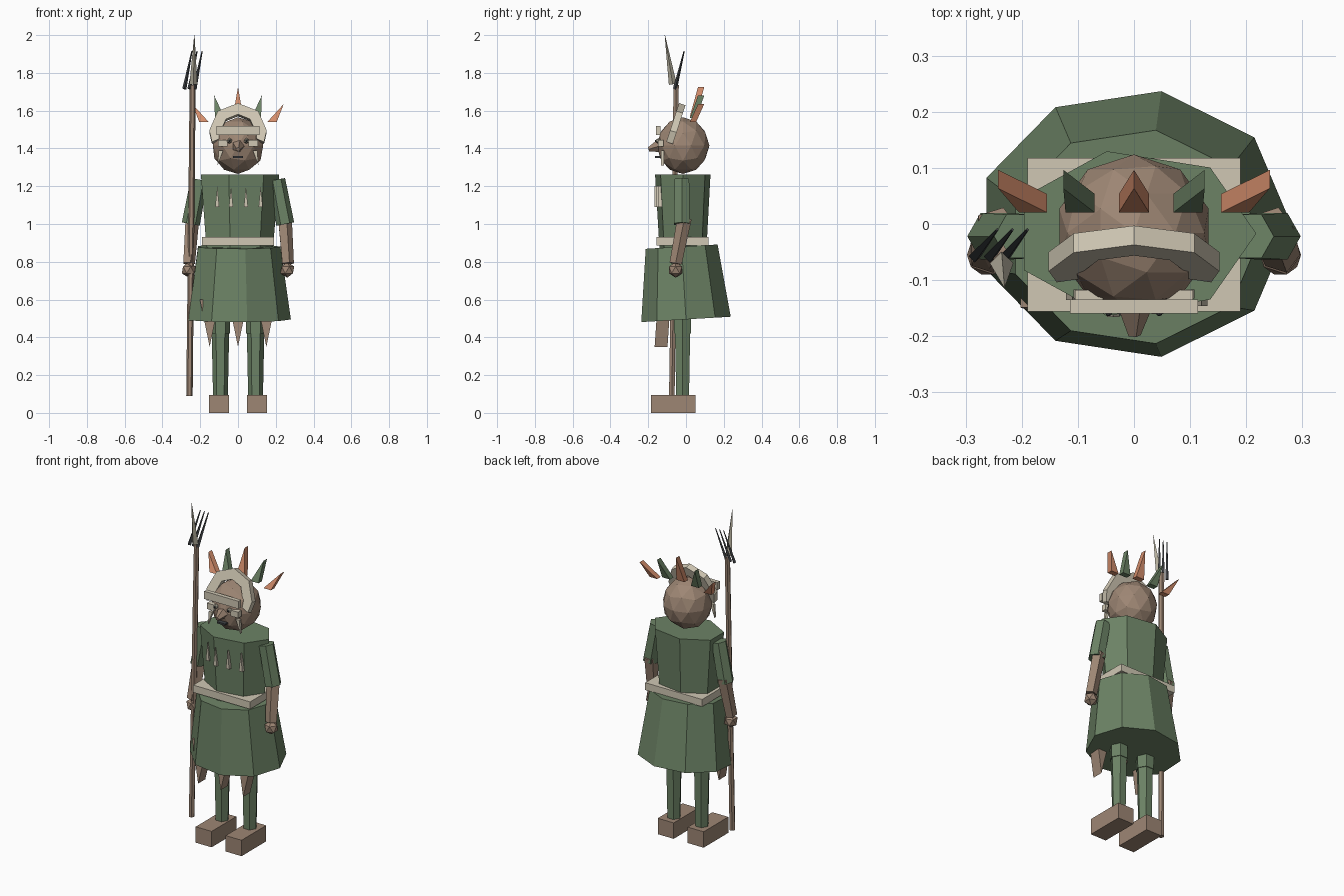
import bpy, bmesh
from math import sin, cos, pi, radians
from mathutils import Vector, Matrix

cube = bpy.data.objects.get("Cube")
if cube:
    bpy.data.objects.remove(cube)


def material(name, rgb):
    m = bpy.data.materials.new(name)
    m.use_nodes = True
    m.diffuse_color = (*rgb, 1)
    m.node_tree.nodes["Principled BSDF"].inputs["Base Color"].default_value = (*rgb, 1)
    return m


GREEN = material("cloth green", (.15, .225, .13))
BROWN = material("skin brown", (.34, .24, .175))
CREAM = material("bone cream", (.63, .575, .455))
ORANGE = material("spike orange", (.66, .27, .15))
DARK = material("dark iron", (.05, .055, .06))
STONE = material("pale stone", (.45, .42, .33))


def finish(name, bm, mat):
    bmesh.ops.recalc_face_normals(bm, faces=bm.faces)
    me = bpy.data.meshes.new(name)
    bm.to_mesh(me)
    bm.free()
    me.materials.append(mat)
    ob = bpy.data.objects.new(name, me)
    bpy.context.collection.objects.link(ob)
    return ob


def skin(name, rings, mat):
    """Join matching rings of points into a closed solid."""
    bm = bmesh.new()
    vs = [[bm.verts.new(p) for p in r] for r in rings]
    n = len(vs[0])
    for a, b in zip(vs, vs[1:]):
        for i in range(n):
            j = (i + 1) % n
            bm.faces.new((a[i], a[j], b[j], b[i]))
    bm.faces.new(vs[0])
    bm.faces.new(vs[-1])
    return finish(name, bm, mat)


def tube(name, a, b, r1, r2, sides, mat, flat=1.0):
    """Tapered solid from a to b with its first corner towards +x."""
    a, b = Vector(a), Vector(b)
    q = Vector((0, 0, 1)).rotation_difference(b - a)
    angles = [2 * pi * i / sides for i in range(sides)]
    return skin(name, [[c + q @ Vector((r * cos(t), r * flat * sin(t), 0)) for t in angles]
                       for c, r in ((a, r1), (b, r2))], mat)


def box(name, centre, size, mat):
    bm = bmesh.new()
    bmesh.ops.create_cube(bm, size=1, matrix=Matrix.Translation(centre) @ Matrix.Diagonal((*size, 1)))
    return finish(name, bm, mat)


def ball(name, centre, size, detail, mat):
    bm = bmesh.new()
    bmesh.ops.create_icosphere(bm, subdivisions=detail, radius=1,
                               matrix=Matrix.Translation(centre) @ Matrix.Diagonal((*size, 1)))
    return finish(name, bm, mat)


def wedge(name, base, tip, half, depth, mat):
    """Triangle in the front plane, given thickness along y."""
    base, tip, w = Vector(base), Vector(tip), Vector((half, 0, 0))
    rings = [[p + Vector((0, d, 0)) for p in (base - w, base + w, tip)] for d in (-depth / 2, depth / 2)]
    return skin(name, rings, mat)


# Clothing
tube("skirt", (0, 0, .495), (0, -.023, .88), .28, .225, 9, GREEN, .86)
tube("torso", (0, -.016, .87), (0, -.017, 1.262), .185, .218, 7, GREEN, .69)
box("belt", (0, -.019, .908), (.38, .274, .044), CREAM)
for x in (-.15, 0, .15):
    wedge("skirt_tassel", (x, -.115, .6), (x, -.132, .35), .052, .068, BROWN)
for x, y in ((-.11, -.125), (-.037, -.156), (.042, -.15), (.12, -.136)):
    wedge("chest_tooth", (x, y, 1.09), (x, y, 1.2), .011, .02, CREAM)

# Limbs, mirrored
for side, s in (("left", 1), ("right", -1)):
    tube(side + "_sleeve", (s * .25, -.022, 1.0), (s * .205, -.022, 1.235), .048, .045, 6, GREEN)
    tube(side + "_forearm", (s * .262, -.055, .79), (s * .245, -.008, 1.03), .034, .04, 5, BROWN)
    ball(side + "_hand", (s * .261, -.055, .757), (.041, .041, .041), 1, BROWN)
    tube(side + "_shin", (s * .093, -.018, .08), (s * .093, -.018, .46), .039, .047, 6, GREEN)
    tube(side + "_thigh", (s * .093, -.018, .42), (s * .095, -.018, .86), .051, .056, 6, GREEN)
    box(side + "_foot", (s * .1, -.067, .048), (.106, .235, .096), BROWN)

# Head and face
ball("head", (0, -.016, 1.415), (.14, .14, .15), 2, BROWN)
box("brow_band", (0, -.147, 1.495), (.228, .025, .046), CREAM)
tube("nose", (0, -.145, 1.412), (0, -.198, 1.395), .034, .012, 5, BROWN)
box("mouth", (0, -.148, 1.354), (.054, .03, .01), DARK)
for side, s in (("left", 1), ("right", -1)):
    box(side + "_cheek_plate", (s * .08, -.133, 1.427), (.05, .03, .036), CREAM)
    ball(side + "_eye", (s * .045, -.146, 1.44), (.015, .015, .015), 1, STONE)
    ball(side + "_pupil", (s * .045, -.158, 1.44), (.007, .007, .007), 1, DARK)
    wedge(side + "_tusk", (s * .09, -.125, 1.39), (s * .108, -.125, 1.31), .012, .016, CREAM)

# Arched headdress band, leaning back
lean = radians(18)
up, front = Vector((0, sin(lean), cos(lean))), Vector((0, -cos(lean), sin(lean)))
arch = []
for deg in (-25, 0, 45, 90, 135, 180, 205):
    t = radians(deg)
    out = Vector((cos(t), 0, 0)) + up * sin(t)
    arch.append([Vector((0, -.067, 1.49)) + out * r + front * d
                 for r, d in ((.152, -.018), (.152, .018), (.09, .018), (.09, -.018))])
skin("headdress_band", arch, CREAM)

# Headdress spikes
wedge("spike_centre", (0, .037, 1.57), (0, .08, 1.725), .027, .033, ORANGE)
for side, s in (("left", 1), ("right", -1)):
    wedge(side + "_inner_spike", (s * .096, .037, 1.56), (s * .126, .08, 1.68), .026, .033, GREEN)
    wedge(side + "_outer_spike", (s * .18, .037, 1.54), (s * .242, .08, 1.635), .025, .033, ORANGE)

# Spear
tube("spear_shaft", (-.257, -.075, .09), (-.24, -.052, 1.735), .017, .016, 6, BROWN)
tube("spear_point", (-.236, -.07, 1.74), (-.231, -.112, 2.0), .021, .001, 4, STONE)
for x in (-.284, -.257, -.23):
    tube("spear_prong", (x, -.058, 1.715), (x + .04, -.01, 1.915), .011, .003, 4, DARK)
